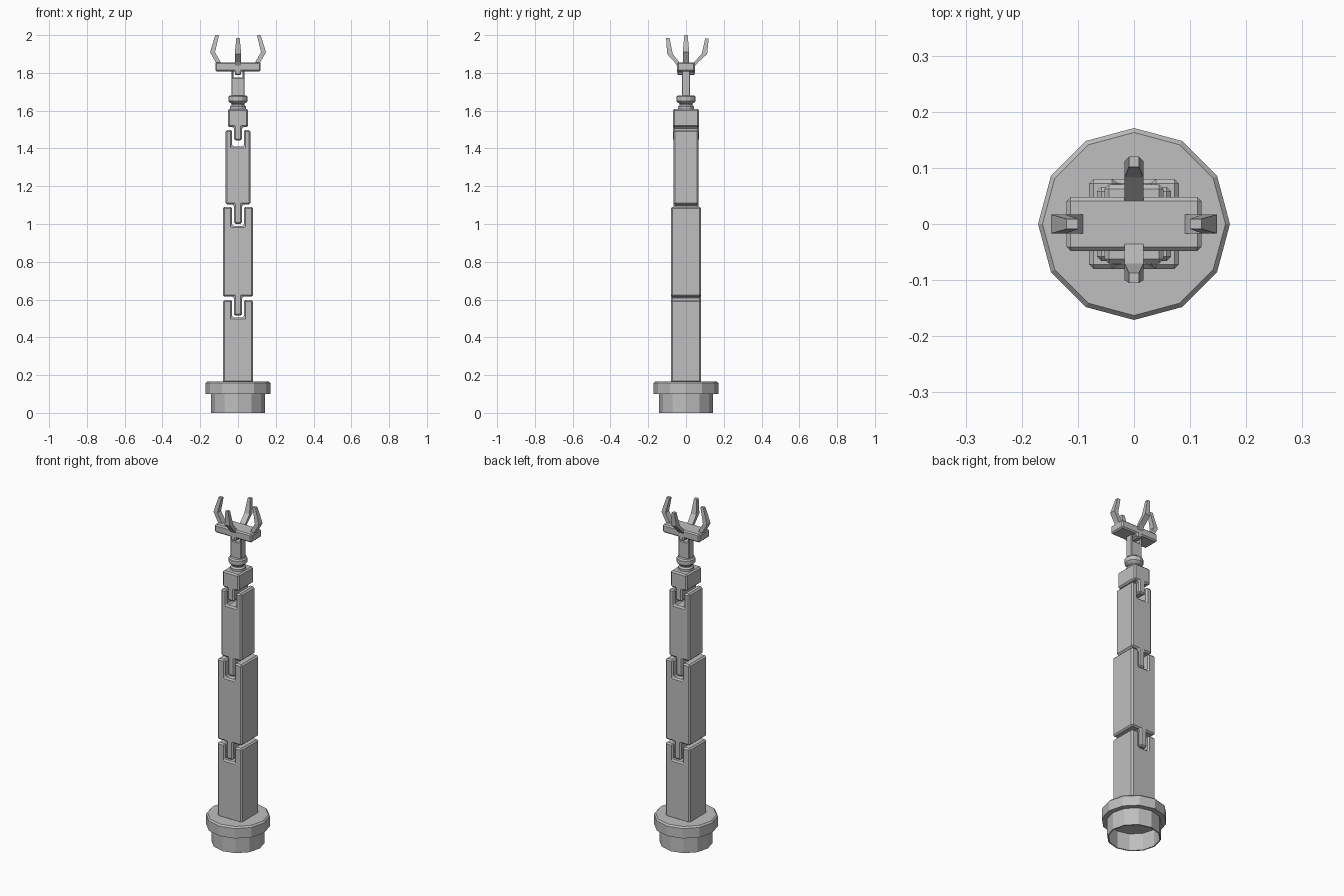
import bpy, bmesh, math

if "Cube" in bpy.data.objects:
    bpy.data.objects.remove(bpy.data.objects["Cube"])

grey = bpy.data.materials.new("grey metal")
grey.diffuse_color = (0.52, 0.52, 0.52, 1)
grey.use_nodes = True
grey.node_tree.nodes["Principled BSDF"].inputs["Base Color"].default_value = grey.diffuse_color


def finish(name, bm, bevel=0.0):
    bmesh.ops.recalc_face_normals(bm, faces=bm.faces)
    mesh = bpy.data.meshes.new(name)
    bm.to_mesh(mesh)
    bm.free()
    mesh.materials.append(grey)
    ob = bpy.data.objects.new(name, mesh)
    bpy.context.collection.objects.link(ob)
    if bevel:
        mod = ob.modifiers.new("edge bevel", 'BEVEL')
        mod.width, mod.segments = bevel, 1
        mod.limit_method, mod.angle_limit = 'ANGLE', math.radians(40)
    return ob


def lathe(name, profile, sides=12):
    """Turn (radius, z) points around z; radius 0 closes the shape."""
    bm = bmesh.new()
    rings = []
    for r, z in profile:
        if r == 0:
            rings.append([bm.verts.new((0, 0, z))] * sides)
        else:
            rings.append([bm.verts.new((r * math.cos(2 * math.pi * i / sides),
                                        r * math.sin(2 * math.pi * i / sides), z))
                          for i in range(sides)])
    for a, b in zip(rings, rings[1:]):
        for i in range(sides):
            j = (i + 1) % sides
            quad = list(dict.fromkeys((a[i], a[j], b[j], b[i])))
            bm.faces.new(quad)
    # merge the fan triangles of flat caps
    bmesh.ops.dissolve_limit(bm, angle_limit=0.01, verts=bm.verts, edges=bm.edges)
    return finish(name, bm)


def arm_block(name, hx, hy, z0, z1, tongue=None, slot=None, tongue_w=0.021,
              slot_w=0.031, bevel=0.008):
    """Bar with an optional tongue below and slot above, extruded along y."""
    half = [(tongue_w, tongue), (tongue_w, z0), (hx, z0)] if tongue else [(hx, z0)]
    half += [(hx, z1), (slot_w, z1), (slot_w, slot)] if slot else [(hx, z1)]
    outline = half + [(-x, z) for x, z in reversed(half)]
    bm = bmesh.new()
    face = bm.faces.new([bm.verts.new((x, -hy, z)) for x, z in outline])
    ext = bmesh.ops.extrude_face_region(bm, geom=[face])
    for v in ext["geom"]:
        if isinstance(v, bmesh.types.BMVert):
            v.co.y = hy
    return finish(name, bm, bevel)


def claw(name, angle, sections):
    """Tapered bent finger; sections are (inner, outer, z, half width)."""
    bm = bmesh.new()
    c, s = math.cos(angle), math.sin(angle)
    rings = []
    for r0, r1, z, w in sections:
        pts = ((r0, -w), (r1, -w), (r1, w), (r0, w))
        rings.append([bm.verts.new((r * c - t * s, r * s + t * c, z)) for r, t in pts])
    for a, b in zip(rings, rings[1:]):
        for i in range(4):
            bm.faces.new((a[i], a[(i + 1) % 4], b[(i + 1) % 4], b[i]))
    bm.faces.new(rings[0])
    bm.faces.new(rings[-1])
    return finish(name, bm)


# Base: hollow foot under a wider, chamfered turntable
lathe("base", [(0, 0.1), (0.135, 0.1), (0.135, 0), (0.142, 0), (0.142, 0.1),
               (0.171, 0.1), (0.171, 0.158), (0.163, 0.167), (0, 0.167)])

# Arm segments joined by tongue and slot
arm_block("lower_arm", 0.08, 0.08, 0.16, 0.597, slot=0.505)
arm_block("middle_arm", 0.08, 0.08, 0.615, 1.09, tongue=0.515, slot=0.99)
arm_block("upper_arm", 0.066, 0.066, 1.103, 1.497, tongue=1.0, slot=1.41)
arm_block("wrist", 0.053, 0.07, 1.513, 1.61, tongue=1.443)

# Swivel collar and forked post
lathe("collar", [(0, 1.605), (0.042, 1.605), (0.042, 1.622), (0.034, 1.63),
                 (0.034, 1.636), (0.043, 1.643), (0.05, 1.65), (0.05, 1.674),
                 (0.043, 1.681), (0, 1.681)])
arm_block("post", 0.035, 0.022, 1.675, 1.815, slot=1.775, slot_w=0.024, bevel=0.004)

# Palm with a pivot tongue
arm_block("palm", 0.12, 0.048, 1.808, 1.856, tongue=1.788, tongue_w=0.017, bevel=0.007)

# Four claws: wide pair along x, tighter pair along y
for name, a in (("right_claw", 0), ("left_claw", math.pi)):
    claw(name, a, [(0.085, 0.112, 1.845, 0.017), (0.122, 0.148, 1.91, 0.017),
                   (0.1, 0.12, 2.0, 0.009)])
claw("back_claw", math.pi / 2, [(0.03, 0.046, 1.835, 0.017), (0.043, 0.065, 1.857, 0.017),
                                (0.083, 0.112, 1.9, 0.017), (0.102, 0.12, 1.982, 0.009)])
claw("front_claw", -math.pi / 2, [(0.03, 0.046, 1.835, 0.017), (0.036, 0.06, 1.857, 0.017),
                                  (0.07, 0.1, 1.9, 0.017), (0.087, 0.105, 1.985, 0.009)])
